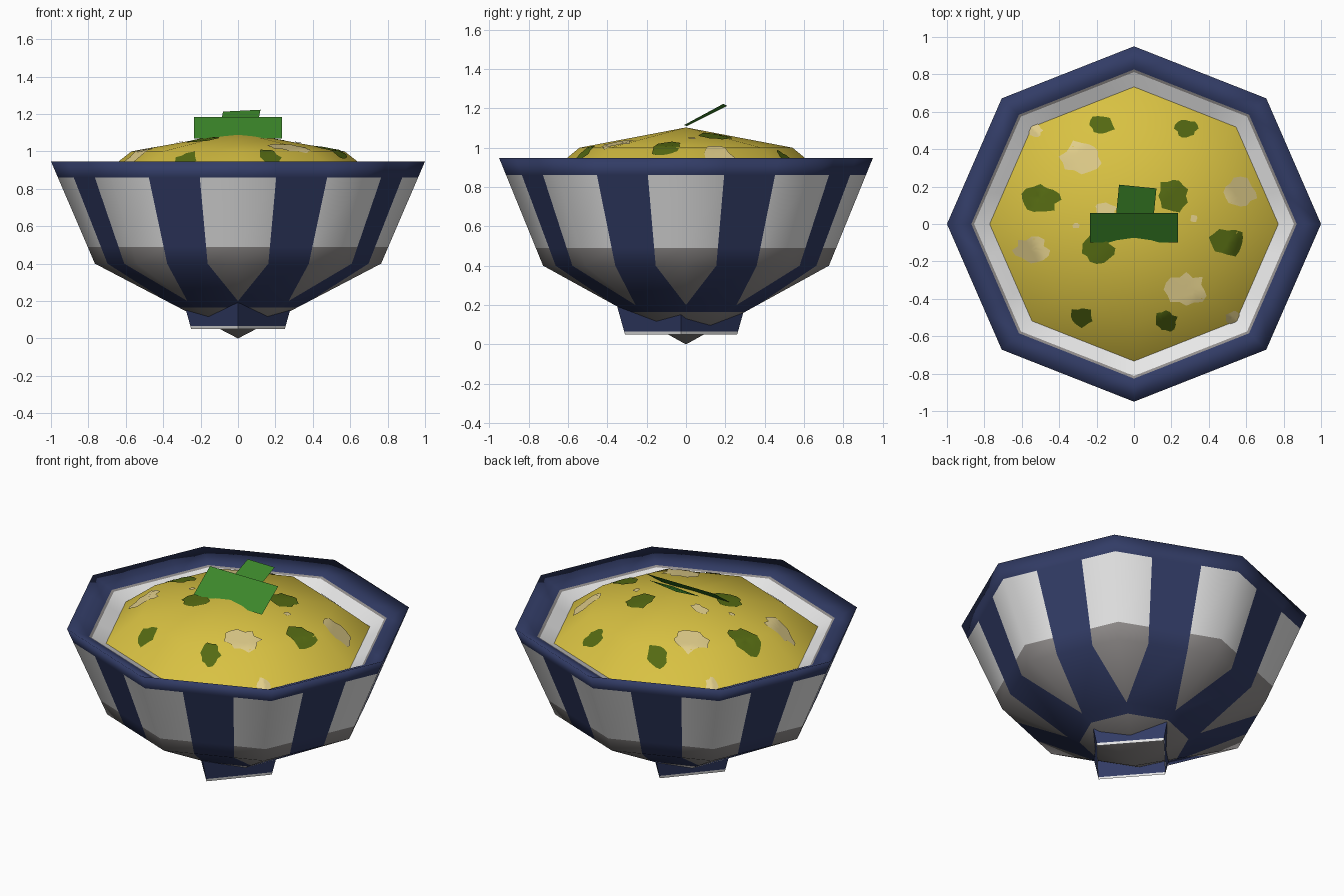
import bpy, bmesh, math, random
from mathutils import Vector

if "Cube" in bpy.data.objects:
    bpy.data.objects.remove(bpy.data.objects["Cube"])

random.seed(4)
SQUASH = 0.95          # the bowl is slightly narrower in y


def material(name, r, g, b):
    def lin(c):
        c /= 255
        return c / 12.92 if c <= 0.04045 else ((c + 0.055) / 1.055) ** 2.4
    m = bpy.data.materials.new(name)
    m.diffuse_color = (lin(r), lin(g), lin(b), 1)
    m.use_nodes = True
    m.node_tree.nodes["Principled BSDF"].inputs["Base Color"].default_value = m.diffuse_color
    return m


NAVY = material("navy_glaze", 50, 60, 102)
WHITE = material("white_glaze", 232, 232, 232)
GREY = material("grey_glaze", 146, 142, 141)
YELLOW = material("yellow_filling", 216, 193, 66)
OLIVE = material("olive_herb", 84, 105, 18)
CREAM = material("cream_chunk", 224, 205, 138)
LEAF = material("green_leaf", 60, 135, 42)


def make(name, bm, mats, smooth=True):
    bmesh.ops.remove_doubles(bm, verts=bm.verts[:], dist=0.0004)
    mesh = bpy.data.meshes.new(name)
    bm.to_mesh(mesh)
    bm.free()
    for m in mats:
        mesh.materials.append(m)
    for p in mesh.polygons:
        p.use_smooth = smooth
    ob = bpy.data.objects.new(name, mesh)
    bpy.context.collection.objects.link(ob)
    return ob


def ring_skin(rings, rule):
    """Skin closed rings of points; rule(row, column) gives the material slot."""
    bm = bmesh.new()
    rows = [[bm.verts.new(p) for p in ring] for ring in rings]
    n = len(rows[0])
    for i in range(len(rows) - 1):
        for j in range(n):
            k = (j + 1) % n
            f = bm.faces.new((rows[i][j], rows[i][k], rows[i + 1][k], rows[i + 1][j]))
            f.material_index = rule(i, j)
    return bm


def octagon(r, z, split=None):
    """Octagon ring; split adds two points per side at split and 1 - split."""
    pts = []
    for k in range(8):
        a, b = (Vector((r * math.cos(t), r * SQUASH * math.sin(t), z))
                for t in (k * math.pi / 4, (k + 1) * math.pi / 4))
        pts.append(a)
        if split is not None:
            pts += [a.lerp(b, split), a.lerp(b, 1 - split)]
    return pts


# Bowl: outer wall with tapering panels on the corners, then the inner lip
def wall_radius(z):
    return z * 0.765 / 0.4 if z < 0.4 else 0.765 + (z - 0.4) * 0.235 / 0.547


profile = [(wall_radius(z), z, s) for z, s in
           ((0, 0), (0.165, 0), (0.2, 0), (0.4, 0.3), (0.49, 0.3), (0.86, 0.3), (0.947, 0.3))]
profile += [(0.87, 0.89, 0.3), (0.855, 0.883, 0.3), (0.75, 0.832, 0.3)]


def bowl_colour(row, col):
    if row in (0, 7):
        return 2
    if row == 8:
        return 1
    if row in (2, 3, 4) and col % 3 != 1:
        return 1 if row == 4 else 2
    return 0


make("bowl", ring_skin([octagon(*p) for p in profile], bowl_colour), [NAVY, WHITE, GREY])


# Foot: four-sided open ring with a pale bottom edge
def diamond(z):
    g = (z - 0.05) * 0.28
    x, y = 0.25 + g, 0.285 + g
    return [(x, -0.025, z), (0, y - 0.025, z), (-x, -0.025, z), (0, -y - 0.025, z)]


make("foot", ring_skin([diamond(z) for z in (0.05, 0.066, 0.2)],
                       lambda i, j: 1 if i == 0 else 0), [NAVY, WHITE], smooth=False)

# Filling: low octagonal mound
MOUND = [(0.775, 0.84), (0.57, 1.0), (0, 1.103)]
make("filling", ring_skin([octagon(r, z) for r, z in MOUND], lambda i, j: 0), [YELLOW])


def mound_height(x, y):
    y /= SQUASH
    t = math.atan2(y, x) % (math.pi / 4) - math.pi / 8
    r = math.hypot(x, y) * math.cos(t) / math.cos(math.pi / 8)
    (r0, z0), (r1, z1), (r2, z2) = MOUND
    if r > r1:
        return z1 + (z0 - z1) * (r - r1) / (r0 - r1)
    return z2 + (z1 - z2) * r / r1


# Herb and chunk patches: ragged thin plates lying on the mound
def patches(name, mat, spots):
    bm = bmesh.new()
    n = 16
    for cx, cy, rx, ry in spots:
        edge = [random.uniform(0.78, 1.15) for _ in range(n)]
        rows = []
        for s in (1, 0.7, 0.35, 0):
            row = []
            for k in range(n):
                t = k * 2 * math.pi / n
                x = cx + rx * s * edge[k] * math.cos(t)
                y = cy + ry * s * edge[k] * math.sin(t)
                row.append(bm.verts.new((x, y, mound_height(x, y) + 0.006)))
            rows.append(row)
        for a, b in zip(rows, rows[1:]):
            for k in range(n):
                m = (k + 1) % n
                bm.faces.new((a[k], a[m], b[m], b[k]))
    make(name, bm, [mat])


patches("herb_patches", OLIVE, [
    (-0.17, 0.53, 0.065, 0.055), (0.28, 0.51, 0.06, 0.05), (-0.5, 0.13, 0.1, 0.075),
    (0.21, 0.15, 0.085, 0.09), (-0.2, -0.13, 0.09, 0.075), (0.5, -0.1, 0.1, 0.07),
    (-0.28, -0.5, 0.065, 0.055), (0.17, -0.52, 0.06, 0.055)])
patches("cream_patches", CREAM, [
    (-0.28, 0.36, 0.11, 0.085), (0.57, 0.17, 0.085, 0.075), (-0.55, -0.14, 0.09, 0.07),
    (0.28, -0.35, 0.11, 0.085), (-0.15, 0.08, 0.06, 0.035), (0.32, 0.03, 0.02, 0.02),
    (-0.53, 0.5, 0.04, 0.035), (0.53, -0.5, 0.04, 0.035), (-0.31, -0.01, 0.02, 0.015)])


# Garnish: two tilted flat leaves on the peak
def leaf(name, corners):
    bm = bmesh.new()
    bm.faces.new([bm.verts.new(c) for c in corners])
    make(name, bm, [LEAF], smooth=False)


leaf("front_leaf", [(-0.235, -0.1, 1.07), (0.235, -0.1, 1.07),
                    (0.235, 0.06, 1.185), (-0.235, 0.06, 1.185)])
leaf("back_leaf", [(-0.1, 0.005, 1.11), (0.1, -0.01, 1.115),
                   (0.12, 0.19, 1.223), (-0.08, 0.21, 1.213)])
